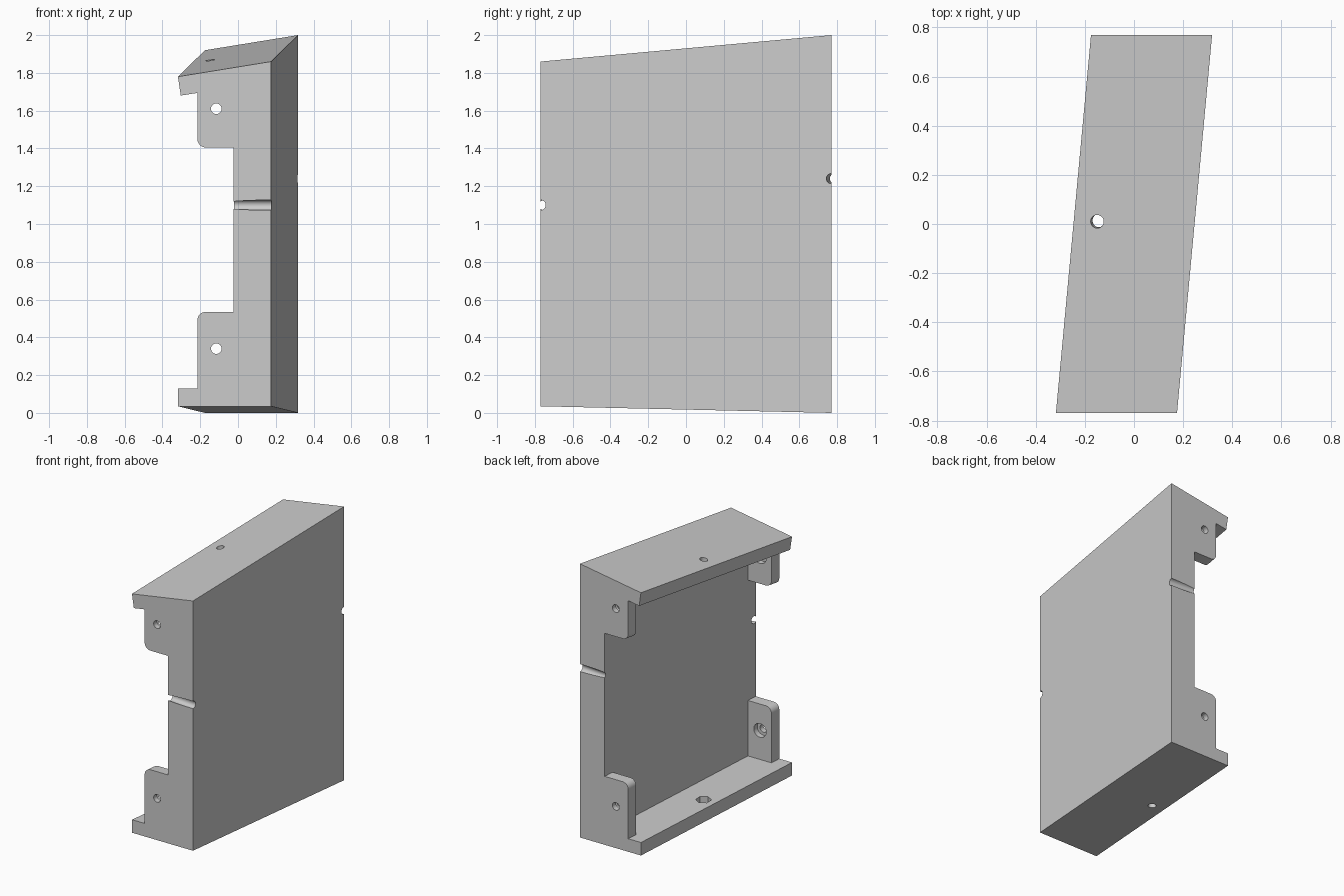
import bpy, bmesh, math
from mathutils import Vector, Matrix

if "Cube" in bpy.data.objects:
    bpy.data.objects.remove(bpy.data.objects["Cube"])

HALF = 0.77            # half length along y
TAB = 0.08             # tab thickness along y
LEAN = 0.143 / 1.54    # sideways drift per unit y
TOP_RISE, BOT_RISE = 0.14 / 1.54, -0.035 / 1.54


def place(x, z, y):
    """Move a front-face profile point to depth y along the skewed housing."""
    d = y + HALF
    return Vector((x + LEAN * d, y, z + (TOP_RISE if z > 1 else BOT_RISE) * d))


def arc(cx, cz, r, a0, a1, n=8):
    return [(cx + r * math.cos(math.radians(a0 + (a1 - a0) * i / n)),
             cz + r * math.sin(math.radians(a0 + (a1 - a0) * i / n))) for i in range(n + 1)]


# Profile pieces: lips, rounded tabs, panel
top_lip = [(0.175, 1.86), (-0.318, 1.78), (-0.303, 1.68), (-0.215, 1.694)]
top_tab = arc(-0.17, 1.45, 0.045, 180, 270) + [(-0.025, 1.405)]
bot_tab = [(-0.025, 0.535)] + arc(-0.17, 0.49, 0.045, 90, 180)
bot_lip = [(-0.215, 0.13), (-0.318, 0.13), (-0.318, 0.035), (0.175, 0.035)]
top_corner, bot_corner = (-0.025, 1.725), (-0.025, 0.13)

full = top_lip + top_tab + bot_tab + bot_lip
channel = top_lip + [top_corner, top_tab[-1], bot_tab[0], bot_corner] + bot_lip

# Housing: channel in the middle, full tabbed profile at each end
bm = bmesh.new()
cache = {}


def vert(p, y):
    if (p, y) not in cache:
        cache[(p, y)] = bm.verts.new(place(p[0], p[1], y))
    return cache[(p, y)]


def loft(profile, y0, y1):
    for a, b in zip(profile, profile[1:] + profile[:1]):
        bm.faces.new((vert(a, y0), vert(b, y0), vert(b, y1), vert(a, y1)))


inner = HALF - TAB
loft(channel, -inner, inner)
for s in (-1, 1):
    loft(full, s * inner, s * HALF)
    bm.faces.new([vert(p, s * HALF) for p in full])
    bm.faces.new([vert(p, s * inner) for p in [top_lip[-1]] + top_tab + [top_corner]])
    bm.faces.new([vert(p, s * inner) for p in bot_tab + [bot_lip[0], bot_corner]])
bmesh.ops.dissolve_limit(bm, angle_limit=math.radians(0.2), verts=bm.verts[:], edges=bm.edges[:])
bmesh.ops.recalc_face_normals(bm, faces=bm.faces[:])
mesh = bpy.data.meshes.new("housing")
bm.to_mesh(mesh)
bm.free()
housing = bpy.data.objects.new("housing", mesh)
bpy.context.collection.objects.link(housing)


def drill(name, holes):
    """Subtract cylinders given as (start, end, radius, sides)."""
    cb = bmesh.new()
    for a, b, r, n in holes:
        d = b - a
        m = Matrix.Translation((a + b) / 2) @ d.to_track_quat('Z', 'Y').to_matrix().to_4x4()
        bmesh.ops.create_cone(cb, cap_ends=True, segments=n, radius1=r, radius2=r,
                              depth=d.length, matrix=m)
    me = bpy.data.meshes.new(name)
    cb.to_mesh(me)
    cb.free()
    cutter = bpy.data.objects.new(name, me)
    cutter.hide_render = True
    bpy.context.collection.objects.link(cutter)
    mod = housing.modifiers.new(name, 'BOOLEAN')
    mod.operation, mod.solver, mod.object = 'DIFFERENCE', 'EXACT', cutter
    bpy.context.view_layer.objects.active = housing
    housing.select_set(True)
    bpy.ops.object.modifier_apply(modifier=name)
    bpy.data.objects.remove(cutter)


bores, sinks = [], []

# Screw holes with counterbores in the four tabs
for s in (-1, 1):
    for z in (0.34, 1.61):
        c = place(-0.115, z, s * HALF)
        inward = Vector((0, -s, 0))
        bores.append((c - inward * 0.05, c + inward * 0.12, 0.028, 32))
        sinks.append((c + inward * 0.04, c + inward * 0.12, 0.05, 32))

# Half-round grooves across the panel ends, square to the panel
normal = Vector((1, -LEAN, 0)).normalized()
for s in (-1, 1):
    c = place(0.175, 1.1, s * HALF)
    bores.append((c - normal * 0.25, c + normal * 0.05, 0.027, 32))

# Lip holes: round counterbore in the top, hexagonal pocket in the bottom
up = Vector((-0.16, -0.076, 1)).normalized()
c = Vector((-0.15, 0.01, 1.867))
bores.append((c - up * 0.16, c + up * 0.05, 0.027, 32))
sinks.append((c - up * 0.16, c - up * 0.05, 0.05, 32))
up = Vector((0, -BOT_RISE, 1)).normalized()
c = Vector((-0.15, 0.01, 0.017))
bores.append((c - up * 0.05, c + up * 0.16, 0.027, 32))
sinks.append((c + up * 0.05, c + up * 0.16, 0.053, 6))

drill("bore_cutter", bores)
drill("counterbore_cutter", sinks)

bpy.ops.object.shade_smooth_by_angle(angle=math.radians(30))
